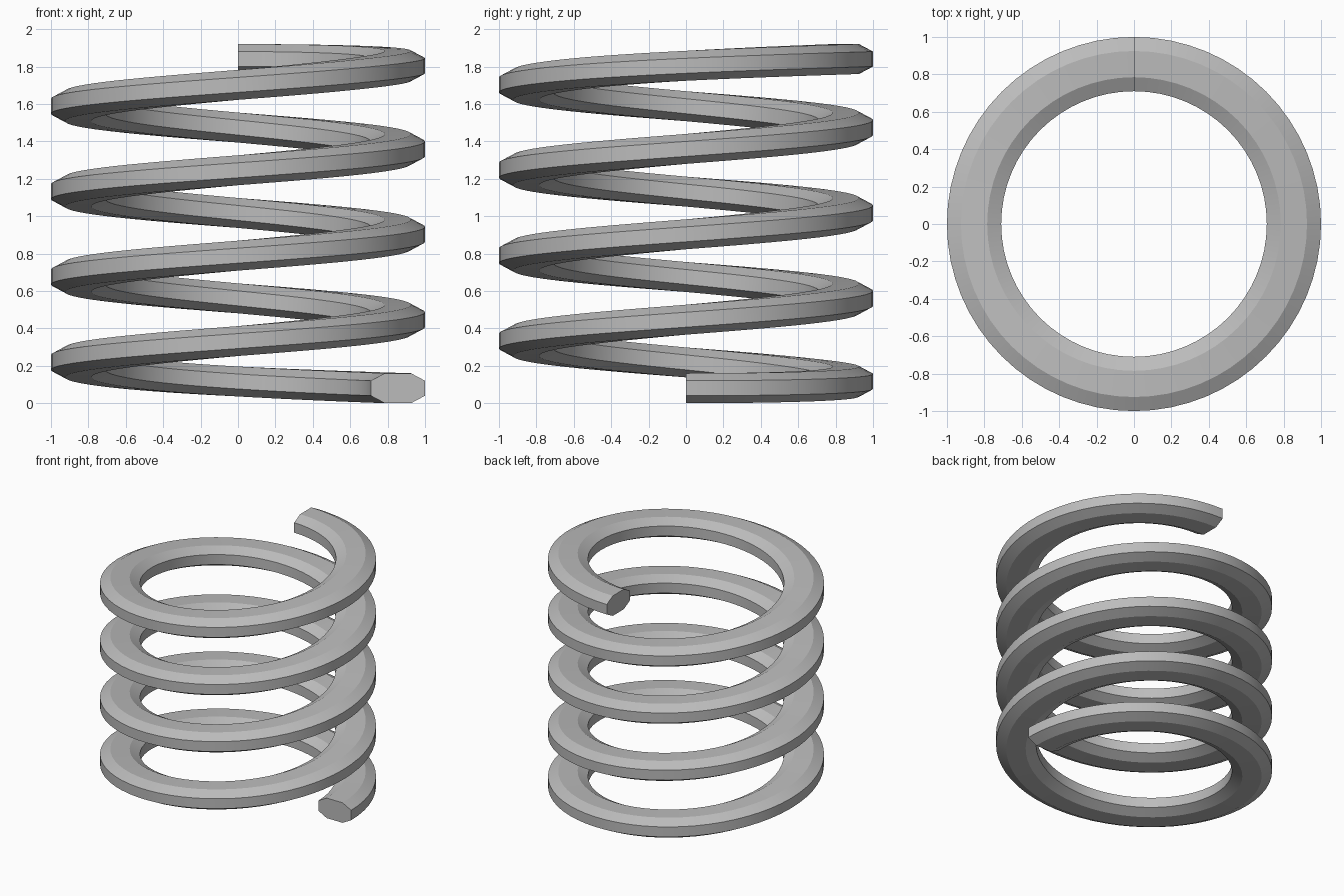
import bpy, bmesh, math

cube = bpy.data.objects.get("Cube")
if cube:
    bpy.data.objects.remove(cube)

# Plain steel colour
steel = bpy.data.materials.new("steel grey")
steel.use_nodes = True
colour = (0.5, 0.5, 0.5, 1)
steel.diffuse_color = colour
steel.node_tree.nodes["Principled BSDF"].inputs["Base Color"].default_value = colour

RADIUS, HALF_W, HALF_H = 0.855, 0.145, 0.08
FLAT_W, FLAT_H = 0.07, 0.04      # half lengths of the section's flat sides
TURNS, RISE = 4.25, 1.76
EASE = 0.395                     # turns over which each end levels out
STEPS_PER_TURN = 64
PITCH = RISE / (TURNS - EASE)


def height(t):
    """Coil centre height after t turns, levelling out at both ends."""
    if t < EASE:
        return HALF_H + PITCH * t * t / (2 * EASE)
    if t > TURNS - EASE:
        return HALF_H + RISE - PITCH * (TURNS - t) ** 2 / (2 * EASE)
    return HALF_H + PITCH * (t - EASE / 2)


# Wide eight-sided wire section, anticlockwise
quarter = [(HALF_W, FLAT_H), (FLAT_W, HALF_H)]
section = (quarter + [(-x, z) for x, z in reversed(quarter)]
           + [(-x, -z) for x, z in quarter]
           + [(x, -z) for x, z in reversed(quarter)])

# Sweep the section along the coil
bm = bmesh.new()
rings = []
for i in range(int(TURNS * STEPS_PER_TURN) + 1):
    t = i / STEPS_PER_TURN
    a = math.tau * t
    rings.append([bm.verts.new(((RADIUS + x) * math.cos(a),
                                (RADIUS + x) * math.sin(a),
                                height(t) + z)) for x, z in section])
for low, high in zip(rings, rings[1:]):
    for j in range(len(section)):
        k = (j + 1) % len(section)
        bm.faces.new((low[j], low[k], high[k], high[j]))

# Flat cut ends
bm.faces.new(rings[0])
bm.faces.new(rings[-1])
bmesh.ops.recalc_face_normals(bm, faces=bm.faces)

mesh = bpy.data.meshes.new("coil_spring")
bm.to_mesh(mesh)
bm.free()
mesh.materials.append(steel)
spring = bpy.data.objects.new("coil_spring", mesh)
bpy.context.collection.objects.link(spring)
bpy.context.view_layer.objects.active = spring
spring.select_set(True)
bpy.ops.object.shade_smooth_by_angle(angle=math.radians(20))
